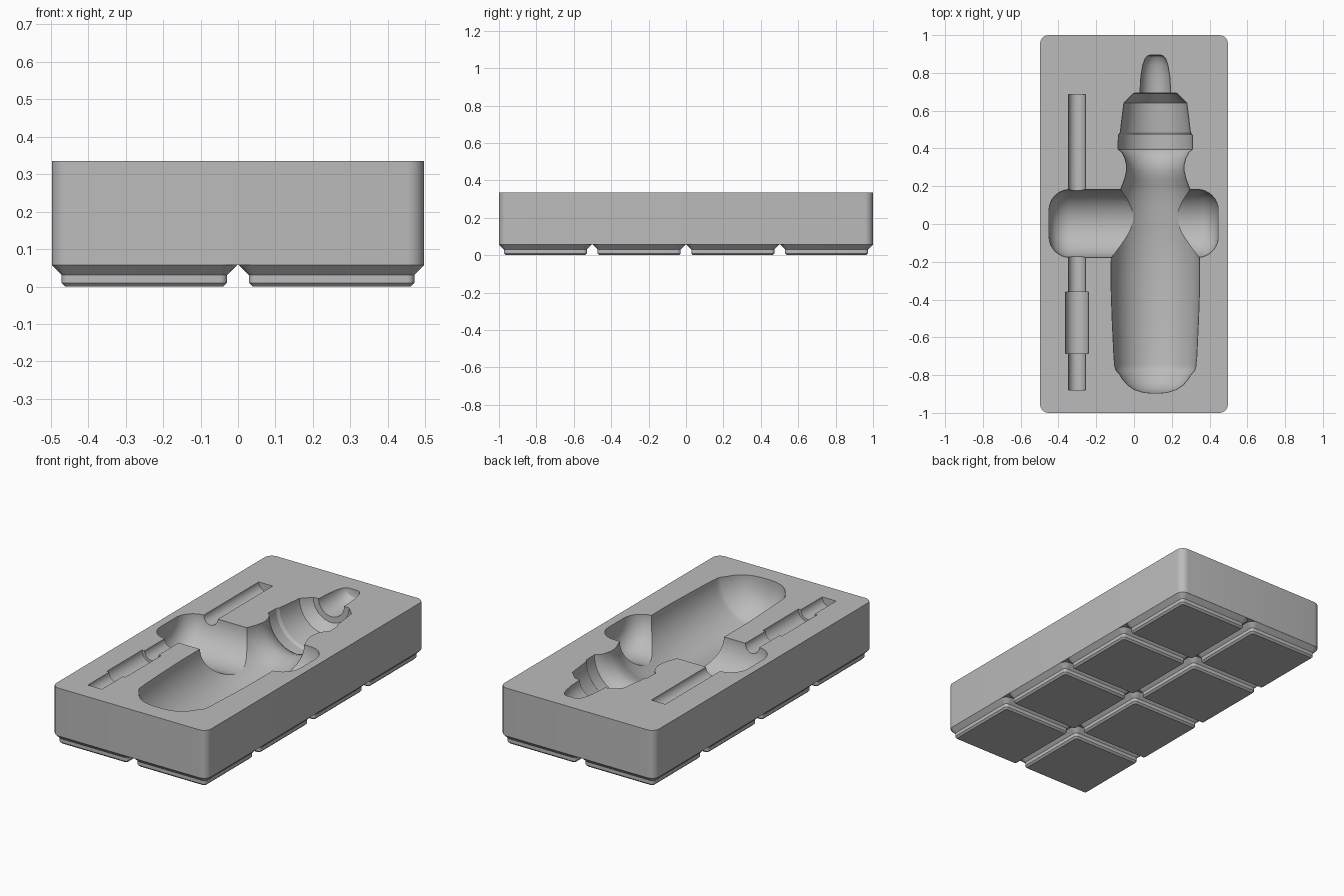
import bpy, bmesh
from math import pi, cos, sin
from mathutils import Vector

if "Cube" in bpy.data.objects:
    bpy.data.objects.remove(bpy.data.objects["Cube"], do_unlink=True)

TOP = 0.335      # tray top
FOOT_TOP = 0.057  # where the feet meet the tray

grey = bpy.data.materials.new("plain grey")
grey.use_nodes = True
grey.diffuse_color = (0.5, 0.5, 0.5, 1)
grey.node_tree.nodes["Principled BSDF"].inputs["Base Color"].default_value = (0.5, 0.5, 0.5, 1)


def make_object(name, bm):
    bmesh.ops.recalc_face_normals(bm, faces=bm.faces)
    mesh = bpy.data.meshes.new(name)
    bm.to_mesh(mesh)
    bm.free()
    mesh.materials.append(grey)
    obj = bpy.data.objects.new(name, mesh)
    bpy.context.collection.objects.link(obj)
    return obj


def loft(bm, rings, cap_top=True):
    """Skin a list of vertex-position rings and cap the ends."""
    loops = [[bm.verts.new(p) for p in ring] for ring in rings]
    n = len(loops[0])
    for a, b in zip(loops, loops[1:]):
        for i in range(n):
            j = (i + 1) % n
            bm.faces.new((a[i], a[j], b[j], b[i]))
    bm.faces.new(loops[0])
    if cap_top:
        bm.faces.new(loops[-1])


def rounded_ring(hx, hy, r, z, cx=0, cy=0, steps=6):
    pts = []
    for k, (sx, sy) in enumerate(((1, 1), (-1, 1), (-1, -1), (1, -1))):
        for i in range(steps + 1):
            a = (k + i / steps) * pi / 2
            pts.append((cx + sx * (hx - r) + r * cos(a),
                        cy + sy * (hy - r) + r * sin(a), z))
    return pts


def lathe_cutter(name, profile, origin, axis, segments=64):
    """Round solid about a horizontal axis lying in the tray top."""
    axis = Vector(axis)
    side = axis.cross(Vector((0, 0, 1)))
    rings = []
    for t, r in profile:
        ring = []
        for i in range(segments):
            a = 2 * pi * (i + 0.5) / segments
            ring.append(Vector(origin) + axis * t + side * (r * cos(a))
                        + Vector((0, 0, r * sin(a))))
        rings.append(ring)
    bm = bmesh.new()
    loft(bm, rings)
    obj = make_object(name, bm)
    obj.hide_render = True
    return obj


def smooth(obj):
    bpy.ops.object.select_all(action='DESELECT')
    obj.select_set(True)
    bpy.context.view_layer.objects.active = obj
    bpy.ops.object.shade_smooth_by_angle(angle=0.45)


# Tray block
bm = bmesh.new()
loft(bm, [rounded_ring(0.497, 1.0, 0.045, z) for z in (FOOT_TOP, TOP)])
tray = make_object("tray", bm)

# Bottle pocket, from base to nozzle
bottle = [(-0.895, 0.03), (-0.89, 0.07), (-0.875, 0.115), (-0.85, 0.15),
          (-0.82, 0.175), (-0.80, 0.187), (-0.775, 0.208), (-0.755, 0.215),
          (-0.735, 0.216), (-0.715, 0.219), (-0.5, 0.229), (-0.35, 0.234),
          (-0.2, 0.234), (-0.1, 0.229), (0, 0.218), (0.1, 0.202), (0.17, 0.188),
          (0.2, 0.178), (0.24, 0.162), (0.28, 0.153), (0.31, 0.152),
          (0.35, 0.162), (0.38, 0.178), (0.395, 0.198), (0.47, 0.196),
          (0.485, 0.186), (0.64, 0.167), (0.692, 0.115), (0.694, 0.082),
          (0.78, 0.077), (0.84, 0.067), (0.875, 0.055), (0.89, 0.042),
          (0.895, 0.025)]
# Finger recess: drum with filleted ends
fillet = 0.11
end = [(0.448 - fillet + fillet * cos(a), 0.18 - fillet + fillet * sin(a))
       for a in (i * pi / 16 for i in range(9))]
drum = [(-t, r) for t, r in end] + end[::-1]
# Slim tool slot with a thicker grip
tool = [(-0.88, 0.045), (-0.685, 0.045), (-0.685, 0.061), (-0.36, 0.061),
        (-0.36, 0.045), (0.685, 0.045)]

cutters = [
    lathe_cutter("bottle_pocket", bottle, (0.113, 0, TOP), (0, 1, 0)),
    lathe_cutter("finger_recess", drum, (-0.002, 0.003, TOP), (1, 0, 0)),
    lathe_cutter("tool_slot", tool, (-0.302, 0, TOP), (0, 1, 0), 40),
]
bpy.context.view_layer.objects.active = tray
for cutter in cutters:
    mod = tray.modifiers.new(cutter.name, 'BOOLEAN')
    mod.operation = 'DIFFERENCE'
    mod.solver = 'EXACT'
    mod.object = cutter
    bpy.ops.object.modifier_apply(modifier=mod.name)
for cutter in cutters:
    bpy.data.objects.remove(cutter, do_unlink=True)
smooth(tray)

# Stepped feet in a two by four grid: (inset, corner radius, height)
steps = [(0.036, 0.01, 0), (0.026, 0.019, 0.01), (0.026, 0.019, 0.031),
         (0, 0.045, FOOT_TOP)]
for col in range(2):
    for row in range(4):
        cx, cy = (col - 0.5) * 0.5, (row - 1.5) * 0.501
        bm = bmesh.new()
        loft(bm, [rounded_ring(0.247 - d, 0.248 - d, r, z, cx, cy)
                  for d, r, z in steps], cap_top=False)
        smooth(make_object(f"foot_{col + 1}_{row + 1}", bm))
